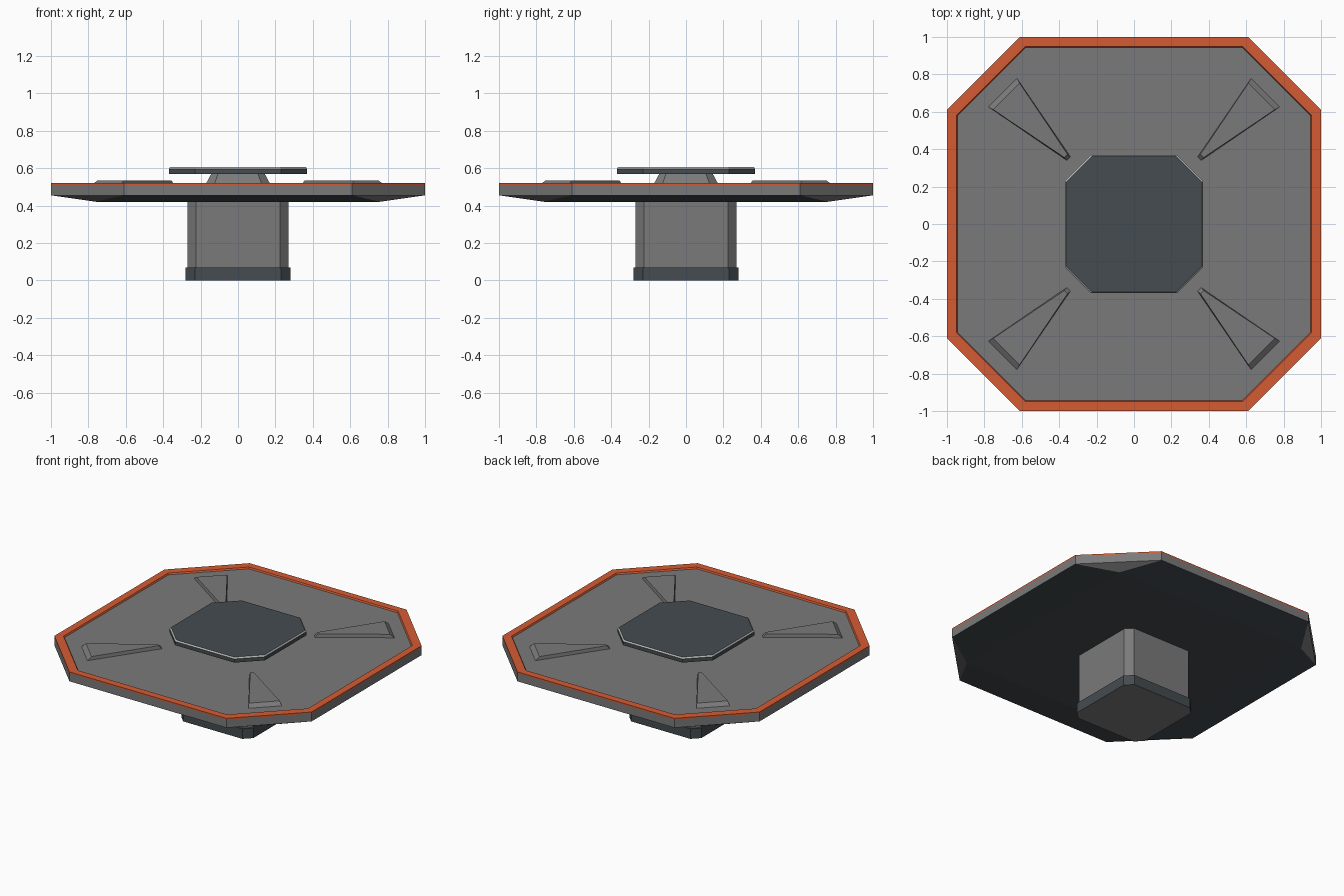
import bpy, bmesh, math
from mathutils import Matrix

if "Cube" in bpy.data.objects:
    bpy.data.objects.remove(bpy.data.objects["Cube"])


def material(name, rgb):
    m = bpy.data.materials.new(name)
    m.diffuse_color = (*rgb, 1)
    m.use_nodes = True
    m.node_tree.nodes["Principled BSDF"].inputs["Base Color"].default_value = m.diffuse_color
    return m


MATS = [material("grey", (0.195, 0.195, 0.195)),
        material("dark_slate", (0.058, 0.072, 0.080)),
        material("orange", (0.66, 0.105, 0.034)),
        material("light_grey", (0.50, 0.50, 0.48))]
GREY, SLATE, ORANGE, LIGHT = range(4)


def octagon(bm, half, cut, z):
    # counter-clockwise chamfered square, two points per corner
    pts = []
    for sx, sy, first in ((1, 1, 0), (-1, 1, 1), (-1, -1, 0), (1, -1, 1)):
        pair = [(sx * half, sy * cut), (sx * cut, sy * half)]
        pts += pair[::-1] if first else pair
    return [bm.verts.new((x, y, z)) for x, y in pts]


def face(bm, verts, mat):
    f = bm.faces.new(verts)
    f.material_index = mat


def finish(name, bm):
    bmesh.ops.recalc_face_normals(bm, faces=bm.faces)
    mesh = bpy.data.meshes.new(name)
    bm.to_mesh(mesh)
    bm.free()
    for m in MATS:
        mesh.materials.append(m)
    ob = bpy.data.objects.new(name, mesh)
    bpy.context.collection.objects.link(ob)
    return ob


def loft(bm, rings, mats):
    loops = [octagon(bm, *r) for r in rings]
    for a, b, m in zip(loops, loops[1:], mats):
        for i in range(8):
            j = (i + 1) % 8
            face(bm, (a[i], a[j], b[j], b[i]), m)
    return loops


def prism(name, rings, mats, bottom, top):
    bm = bmesh.new()
    loops = loft(bm, rings, mats)
    face(bm, loops[0][::-1], bottom)
    face(bm, loops[-1], top)
    return finish(name, bm)


# foot band and column
prism("foot_band", [(0.28, 0.23, 0), (0.28, 0.23, 0.07)], [SLATE], GREY, SLATE)
prism("column", [(0.27, 0.225, 0.06), (0.27, 0.225, 0.43)], [GREY], GREY, GREY)

# main deck: grey sides, raised orange rim, recessed grey floor
bm = bmesh.new()
loops = loft(bm, [(1, 0.61, 0.455), (1, 0.61, 0.511), (1, 0.61, 0.521),
                  (0.95, 0.58, 0.521), (0.945, 0.577, 0.511)],
             [GREY, ORANGE, ORANGE, ORANGE])
face(bm, loops[-1], GREY)
# underside: dark square belly with sloped sides and grey corner triangles
o = loops[0]
s = [bm.verts.new((x * 0.755, y * 0.755, 0.42))
     for x, y in ((1, 1), (-1, 1), (-1, -1), (1, -1))]
face(bm, s[::-1], SLATE)
for i in range(4):
    j = (i + 1) % 4
    face(bm, (s[i], o[2 * i + 1], o[2 * i]), GREY)
    face(bm, (s[i], s[j], o[2 * j], o[2 * i + 1]), SLATE)
finish("deck", bm)

# tapered ridges pointing from the corners to the centre
for k in range(4):
    bm = bmesh.new()
    low = [(0.49, -0.014), (1.0, -0.11), (1.0, 0.11), (0.49, 0.014)]
    high = [(0.515, -0.012), (0.965, -0.1), (0.965, 0.1), (0.515, 0.012)]
    a = [bm.verts.new((x, y, 0.505)) for x, y in low]
    b = [bm.verts.new((x, y, 0.534)) for x, y in high]
    for i in range(4):
        j = (i + 1) % 4
        face(bm, (a[i], a[j], b[j], b[i]), GREY)
    face(bm, a[::-1], GREY)
    face(bm, b, GREY)
    bm.transform(Matrix.Rotation(math.radians(45 + 90 * k), 4, 'Z'))
    finish(f"ridge_{k + 1}", bm)

# neck and top slab with a light bevelled edge
prism("neck", [(0.178, 0.13, 0.505), (0.14, 0.105, 0.575)], [GREY], GREY, GREY)
prism("top_slab", [(0.37, 0.23, 0.57), (0.37, 0.23, 0.596), (0.363, 0.225, 0.605)],
      [SLATE, LIGHT], SLATE, SLATE)
